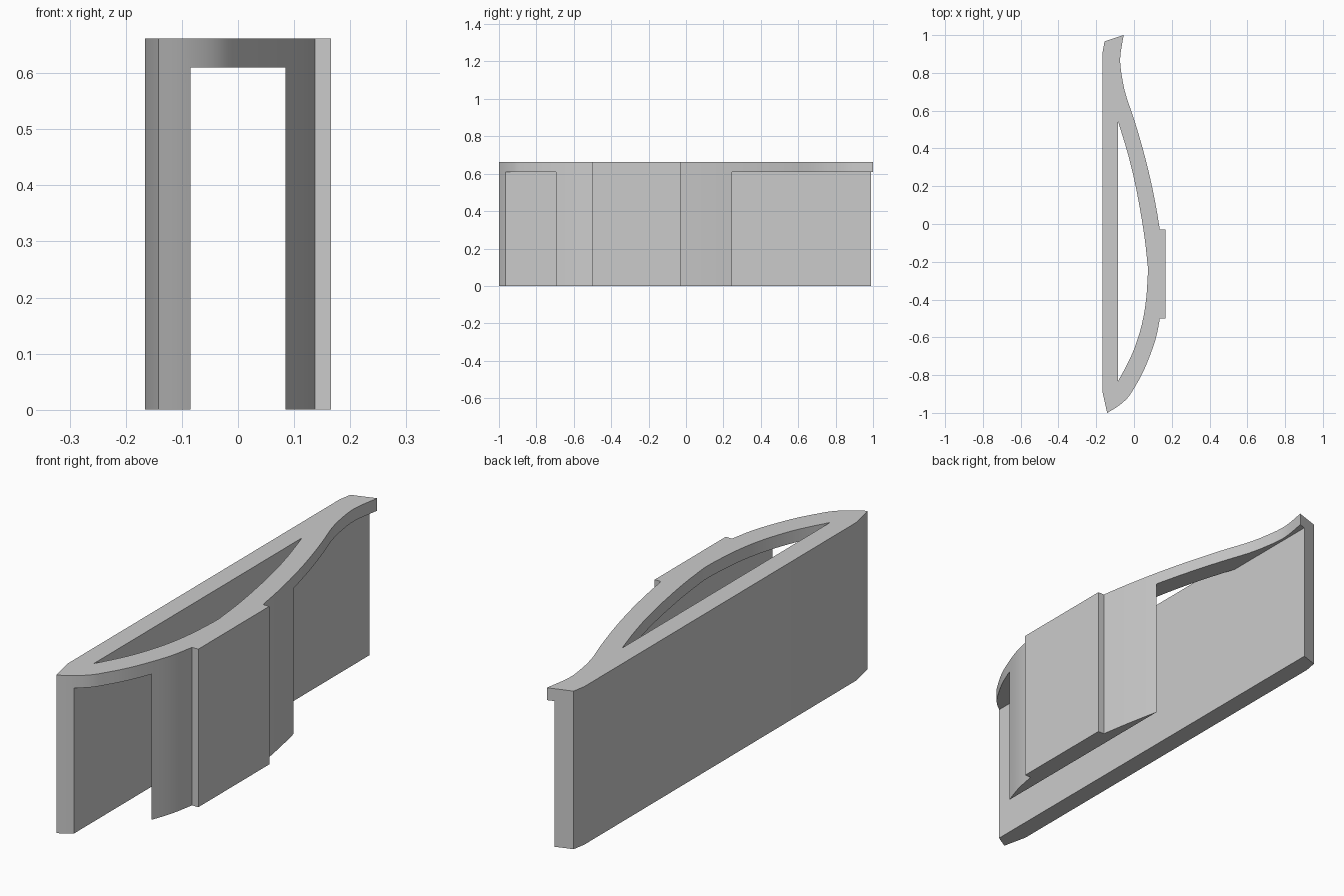
import bpy, bmesh
from mathutils import Vector

if "Cube" in bpy.data.objects:
    bpy.data.objects.remove(bpy.data.objects["Cube"])


def smooth_path(pts, steps=4):
    """Catmull-Rom refinement of an open 2D path."""
    p = [Vector(q) for q in pts]
    p = [2 * p[0] - p[1]] + p + [2 * p[-1] - p[-2]]
    out = []
    for a, b, c, d in zip(p, p[1:], p[2:], p[3:]):
        for i in range(steps):
            t = i / steps
            out.append(0.5 * (2 * b + (c - a) * t + (2 * a - 5 * b + 4 * c - d) * t * t
                              + (3 * b - a - 3 * c + d) * t ** 3))
    return out + [p[-2]]


def prism(name, outline, z0, z1):
    bm = bmesh.new()
    face = bm.faces.new([bm.verts.new((q[0], q[1], z0)) for q in outline])
    top = bmesh.ops.extrude_face_region(bm, geom=[face])["geom"]
    for v in top:
        if isinstance(v, bmesh.types.BMVert):
            v.co.z = z1
    bmesh.ops.recalc_face_normals(bm, faces=bm.faces)
    mesh = bpy.data.meshes.new(name)
    bm.to_mesh(mesh)
    bm.free()
    ob = bpy.data.objects.new(name, mesh)
    bpy.context.collection.objects.link(ob)
    return ob


def cut(ob, cutter):
    cutter.hide_render = True
    mod = ob.modifiers.new("cut", "BOOLEAN")
    mod.operation, mod.solver, mod.object = "DIFFERENCE", "EXACT", cutter
    bpy.context.view_layer.objects.active = ob
    bpy.ops.object.modifier_apply(modifier=mod.name)
    bpy.data.objects.remove(cutter)


HALF, TOP, LEDGE, SLOT = 0.166, 0.662, 0.61, 0.085

# Outer silhouette: flat back, curved front with a raised rectangular pad
back_curve = smooth_path([(-0.055, 1.0), (-0.073, 0.88), (-0.064, 0.78), (-0.043, 0.683),
                          (0.0, 0.555), (0.046, 0.40), (0.085, 0.245), (0.115, 0.10),
                          (0.137, -0.03)])
pad = [(HALF, -0.03), (HALF, -0.5)]
front_curve = smooth_path([(0.137, -0.5), (0.117, -0.60), (0.085, -0.695), (0.045, -0.79),
                           (0.0, -0.87), (-0.035, -0.922), (-0.085, -0.965), (-0.142, -1.0)])
outline = back_curve + pad + front_curve + [(-HALF, -0.893), (-HALF, 0.91), (-0.156, 0.967)]
bracket = prism("curved_bracket", outline, 0, TOP)

# Slot from below separates the back wall from the front panel
cut(bracket, prism("slot_cutter", [(-SLOT, -1.2), (SLOT, -1.2), (SLOT, 1.2), (-SLOT, 1.2)],
                   -0.2, LEDGE))

# Bow-shaped opening through the top plate
opening = smooth_path([(-SLOT, 0.545), (-0.032, 0.37), (0.012, 0.185), (0.053, -0.05),
                       (0.073, -0.225)], 3)
opening += smooth_path([(0.073, -0.27), (0.064, -0.40), (0.042, -0.53), (0.005, -0.65),
                        (-0.032, -0.735), (-SLOT, -0.833)], 3)
cut(bracket, prism("opening_cutter", opening, LEDGE - 0.15, TOP + 0.2))

# Smooth curved walls, crisp edges
bracket.select_set(True)
bpy.context.view_layer.objects.active = bracket
bpy.ops.object.shade_smooth_by_angle(angle=0.3)
